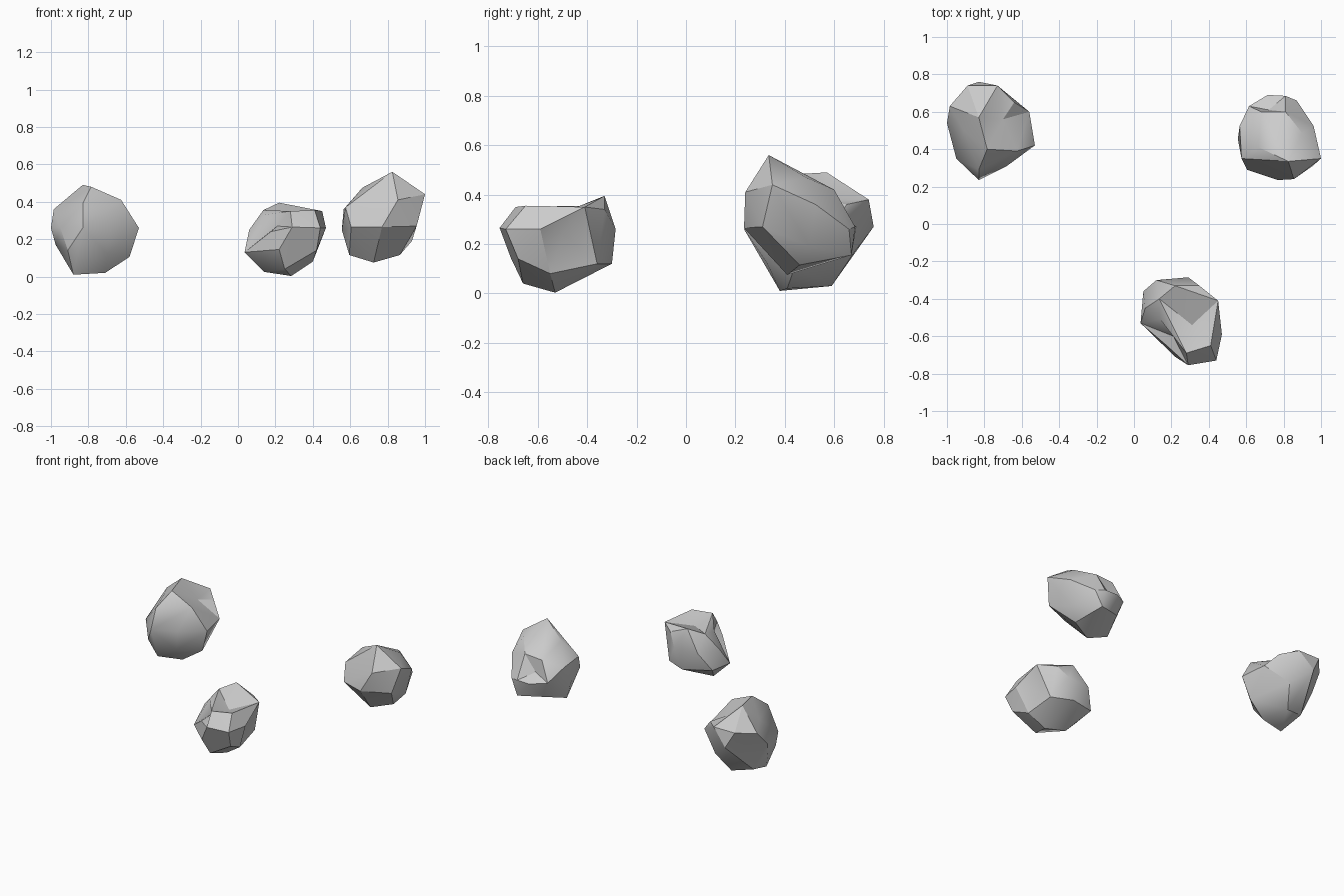
import bpy, bmesh, math
from mathutils import Vector
from mathutils.bvhtree import BVHTree


def rock(name, corners, dents):
    """Faceted boulder: hull around its corner points, then chipped inwards at the dents."""
    bm = bmesh.new()
    for c in corners:
        bm.verts.new(c)
    bmesh.ops.convex_hull(bm, input=bm.verts[:])
    loose = [v for v in bm.verts if not v.link_faces]
    bmesh.ops.delete(bm, geom=loose, context='VERTS')
    bmesh.ops.recalc_face_normals(bm, faces=bm.faces[:])
    mid = sum((v.co for v in bm.verts), Vector()) / len(bm.verts)
    for d in dents:
        bm.faces.ensure_lookup_table()
        ray = (Vector(d) - mid).normalized()
        face = bm.faces[BVHTree.FromBMesh(bm).ray_cast(mid, ray)[2]]
        # merge the nearly level neighbours so the chip is wide enough
        patch = {face}
        for e in face.edges:
            for f in e.link_faces:
                if f.normal.angle(face.normal) < math.radians(26):
                    patch.add(f)
        if len(patch) > 1:
            patch = bmesh.ops.dissolve_faces(bm, faces=list(patch))['region']
        for v in bmesh.ops.poke(bm, faces=list(patch))['verts']:
            v.co = Vector(d)
        bm.normal_update()
    mesh = bpy.data.meshes.new(name)
    bm.to_mesh(mesh)
    bm.free()
    ob = bpy.data.objects.new(name, mesh)
    bpy.context.collection.objects.link(ob)
    bpy.ops.object.select_all(action='DESELECT')
    ob.select_set(True)
    bpy.context.view_layer.objects.active = ob
    bpy.ops.object.shade_smooth_by_angle(angle=math.radians(30))
    return ob


# Back left boulder
rock("left_rock", [
    (-.83, .235, .26), (-.68, .31, .26), (-.53, .42, .26), (-.56, .60, .27),
    (-.64, .65, .36), (-.73, .74, .38), (-.83, .76, .27), (-.89, .74, .38),
    (-.985, .63, .36), (-1.0, .54, .26), (-.95, .35, .26), (-.83, .29, .39),
    (-.785, .40, .48), (-.625, .39, .41), (-.83, .57, .49), (-.91, .32, .14),
    (-.70, .33, .12), (-.58, .44, .105), (-.71, .41, .02), (-.88, .38, .01),
    (-.76, .59, .03), (-.90, .55, .06), (-.975, .5, .17), (-.70, .68, .165),
], [(-.70, .56, .38), (-.87, .67, .21), (-.91, .50, .39)])

# Front boulder
rock("front_rock", [
    (.035, -.53, .13), (.06, -.45, .25), (.05, -.36, .14), (.12, -.30, .26),
    (.29, -.285, .26), (.35, -.33, .34), (.45, -.41, .35), (.47, -.59, .26),
    (.44, -.73, .26), (.29, -.755, .265), (.175, -.65, .24), (.135, -.40, .355),
    (.22, -.33, .395), (.28, -.69, .35), (.41, -.65, .355), (.14, -.51, .33),
    (.25, -.66, .04), (.22, -.71, .145), (.285, -.53, .003), (.40, -.55, .08),
    (.14, -.50, .025), (.38, -.36, .12), (.24, -.30, .12), (.42, -.68, .14),
], [(.31, -.54, .31), (.21, -.60, .27), (.415, -.50, .24)])

# Back right boulder
rock("right_rock", [
    (.605, .29, .265), (.77, .235, .265), (.855, .24, .41), (1.0, .35, .44),
    (.955, .31, .27), (.96, .525, .36), (.87, .66, .26), (.81, .685, .27),
    (.715, .69, .27), (.615, .63, .28), (.565, .525, .36), (.555, .455, .25),
    (.575, .35, .37), (.825, .335, .56), (.90, .485, .47), (.81, .60, .42),
    (.68, .60, .41), (.665, .41, .475), (.725, .41, .075), (.865, .46, .115),
    (.595, .45, .115), (.82, .67, .155), (.93, .50, .19), (.66, .62, .17),
], [(.72, .61, .32)])
